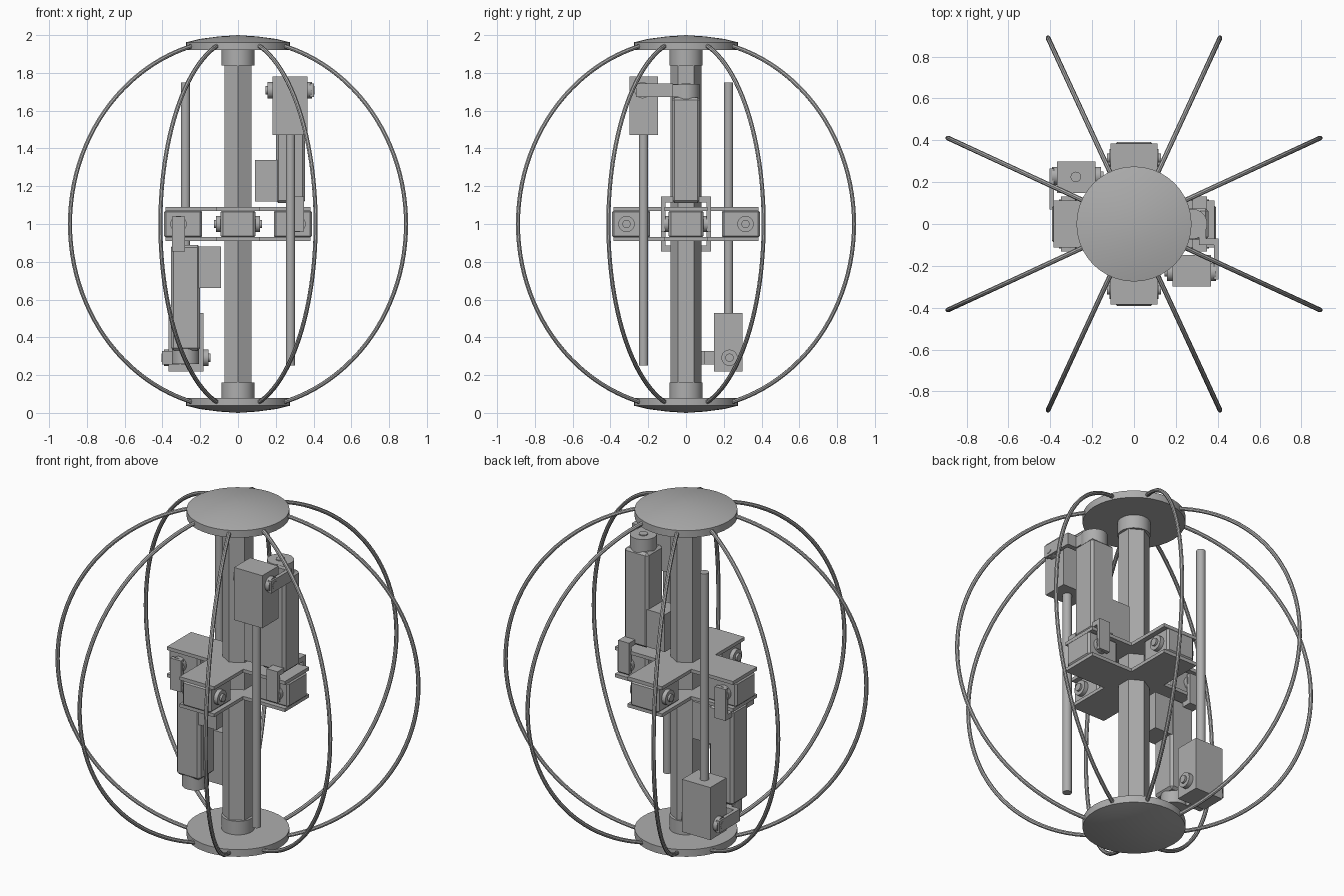
import bpy, bmesh, math
from mathutils import Matrix, Vector

cube = bpy.data.objects.get("Cube")
if cube:
    bpy.data.objects.remove(cube, do_unlink=True)

# One plain metal grey
grey = bpy.data.materials.new("metal_grey")
grey.use_nodes = True
colour = (0.42, 0.42, 0.42, 1)
grey.diffuse_color = colour
grey.node_tree.nodes["Principled BSDF"].inputs["Base Color"].default_value = colour

MID = 1.0  # height of the centre of the frame


def finish(obj, smooth=False, bevel=0):
    obj.data.materials.append(grey)
    if bevel:
        mod = obj.modifiers.new("bevel", "BEVEL")
        mod.width = bevel
        mod.segments = 1
    if smooth:
        bpy.ops.object.select_all(action="DESELECT")
        obj.select_set(True)
        bpy.context.view_layer.objects.active = obj
        bpy.ops.object.shade_smooth_by_angle(angle=math.radians(35))
    return obj


def from_bmesh(name, bm, smooth=False, bevel=0):
    bmesh.ops.recalc_face_normals(bm, faces=bm.faces)
    mesh = bpy.data.meshes.new(name)
    bm.to_mesh(mesh)
    bm.free()
    obj = bpy.data.objects.new(name, mesh)
    bpy.context.collection.objects.link(obj)
    return finish(obj, smooth, bevel)


def place(p, s):
    """Heights are relative to MID; s = -1 gives the point-mirrored twin."""
    return Vector((p[0] * s, p[1] * s, MID + p[2] * s))


def box(name, xs, ys, zs, s=1, bevel=0):
    lo, hi = (Vector(v) for v in zip(xs, ys, zs))
    bm = bmesh.new()
    bmesh.ops.create_cube(bm, size=1)
    bmesh.ops.scale(bm, vec=hi - lo, verts=bm.verts)
    bmesh.ops.translate(bm, vec=place((lo + hi) / 2, s), verts=bm.verts)
    return from_bmesh(name, bm, bevel=bevel)


def rod(name, a, b, radius, s=1, sides=24, turn=0):
    a, b = place(a, s), place(b, s)
    axis = b - a
    bm = bmesh.new()
    bmesh.ops.create_cone(bm, cap_ends=True, segments=sides, radius1=radius,
                          radius2=radius, depth=axis.length)
    matrix = (Matrix.Translation((a + b) / 2)
              @ axis.to_track_quat("Z", "Y").to_matrix().to_4x4()
              @ Matrix.Rotation(turn, 4, "Z"))
    bm.transform(matrix)
    return from_bmesh(name, bm, smooth=sides > 8)


def lathe(name, profile, s):
    bm = bmesh.new()
    verts = [bm.verts.new((r, 0, z)) for r, z in profile]
    edges = [bm.edges.new(pair) for pair in zip(verts, verts[1:])]
    bmesh.ops.spin(bm, geom=verts + edges, cent=(0, 0, 0), axis=(0, 0, 1),
                   angle=math.tau, steps=40)
    bmesh.ops.remove_doubles(bm, verts=bm.verts, dist=0.0005)
    for v in bm.verts:
        v.co = place(v.co, s)
    return from_bmesh(name, bm, smooth=True)


def pivot(name, centre, axis, reach, inner, s=1):
    """Bearing boss with a narrower pin along the signed axis direction."""
    c, d = Vector(centre), Vector(axis)
    rod(name + "_boss", c + d * inner, c + d * (reach - 0.012), 0.043, s)
    rod(name + "_pin", c + d * inner, c + d * reach, 0.022, s, sides=16)


# Hexagonal centre column
bm = bmesh.new()
bmesh.ops.create_cone(bm, cap_ends=True, segments=6, radius1=0.083,
                      radius2=0.083, depth=1.86)
bm.transform(Matrix.Translation((0, 0, MID)) @ Matrix.Rotation(math.pi / 2, 4, "Z"))
# Turn so that two corners face front and back
corner = max(bm.verts, key=lambda v: v.co.y)
if abs(corner.co.x) > 0.01:
    bm.transform(Matrix.Rotation(math.pi / 6, 4, "Z"))
from_bmesh("column", bm)

# Domed end caps and collars
cap = [(0, 0.92), (0.275, 0.92), (0.275, 0.962), (0.2, 0.98), (0.1, 0.993), (0, 1.0)]
for s, end in ((1, "top"), (-1, "bottom")):
    lathe(end + "_cap", cap, s)
    rod(end + "_collar", (0, 0, 0.84), (0, 0, 0.925), 0.088, s, sides=32)

# Eight bowed hoop wires
start = math.asin(0.25 / 0.98)
steps = 48
for i, deg in enumerate(a + q for q in (0, 90, 180, 270) for a in (24.8, 65.2)):
    curve = bpy.data.curves.new("hoop_wire", "CURVE")
    curve.dimensions = "3D"
    curve.bevel_depth = 0.0115
    curve.bevel_resolution = 2
    curve.use_fill_caps = True
    spline = curve.splines.new("POLY")
    spline.points.add(steps)
    for k, pt in enumerate(spline.points):
        t = start + (math.pi - 2 * start) * k / steps
        r = 0.98 * math.sin(t)
        pt.co = (r * math.cos(math.radians(deg)), r * math.sin(math.radians(deg)),
                 MID + 0.98 * math.cos(t), 1)
    obj = bpy.data.objects.new(f"hoop_wire_{i + 1}", curve)
    bpy.context.collection.objects.link(obj)
    bpy.ops.object.select_all(action="DESELECT")
    obj.select_set(True)
    bpy.context.view_layer.objects.active = obj
    bpy.ops.object.convert(target="MESH")
    finish(bpy.context.view_layer.objects.active, smooth=True)

# Cross-shaped hub plates
w, r = 0.113, 0.385
for name, lo, hi in (("hub_top_plate", 0.07, 0.09), ("hub_bottom_plate", -0.09, -0.07)):
    bm = bmesh.new()
    outline = []
    for q in range(4):
        turn = Matrix.Rotation(q * math.pi / 2, 4, "Z")
        for x, y in ((w, -w), (r, -w), (r, w)):
            outline.append(bm.verts.new(turn @ Vector((x, y, MID + lo))))
    face = bm.faces.new(outline)
    top = bmesh.ops.extrude_face_region(bm, geom=[face])["geom"]
    bmesh.ops.translate(bm, vec=(0, 0, hi - lo),
                        verts=[g for g in top if isinstance(g, bmesh.types.BMVert)])
    from_bmesh(name, bm)

# Bearing blocks and pivots in each arm of the cross
span, half, high = (0.19, 0.392), (-0.092, 0.092), (-0.075, 0.075)
for s, tag in ((1, "a"), (-1, "b")):
    box("side_arm_block_" + tag, span, half, high, s, bevel=0.012)
    box("end_arm_block_" + tag, half, span, high, s, bevel=0.012)
    for d in (1, -1):
        pivot("side_arm_pivot", (0.315, 0, 0), (0, d, 0), 0.128, 0.08, s)
        pivot("end_arm_pivot", (0, 0.315, 0), (d, 0, 0), 0.128, 0.08, s)

# Two actuators, one above the hub and its opposite below
for s, tag in ((1, "upper_"), (-1, "lower_")):
    box(tag + "motor", (0.2, 0.355), (-0.075, 0.075), (0.11, 0.67), s, bevel=0.014)
    box(tag + "gearbox", (0.09, 0.21), (-0.07, 0.07), (0.12, 0.34), s)
    rod(tag + "motor_cap", (0.278, 0, 0.66), (0.278, 0, 0.74), 0.072, s, sides=32)
    rod(tag + "motor_shaft", (0.278, 0, 0.7), (0.278, 0, 0.745), 0.025, s, sides=16)
    # Straps that carry the motor on the arm pivots
    for d in (1, -1):
        ys = sorted((d * 0.108, d * 0.132))
        box(tag + "motor_strap", (0.28, 0.35), ys, (-0.04, 0.145), s)
        foot = sorted((d * 0.07, d * 0.132))
        box(tag + "motor_foot", (0.28, 0.35), foot, (0.115, 0.145), s)
    # Sliding block with its long rod
    box(tag + "slider", (0.183, 0.367), (-0.298, -0.148), (0.47, 0.78), s)
    rod(tag + "slide_rod", (0.278, -0.225, -0.75), (0.278, -0.225, 0.5), 0.025, s)
    for d in (1, -1):
        pivot(tag + "slider_pivot", (0.275, -0.23, 0.708), (d, 0, 0), 0.13, 0.08, s)
    # Outer link from the slider to the motor
    box(tag + "link", (0.382, 0.403), (-0.265, -0.07), (0.672, 0.743), s)
    box(tag + "link_foot", (0.31, 0.403), (-0.1, -0.07), (0.672, 0.743), s)
    box(tag + "link_tab", (0.31, 0.345), (-0.08, 0), (0.672, 0.738), s)
